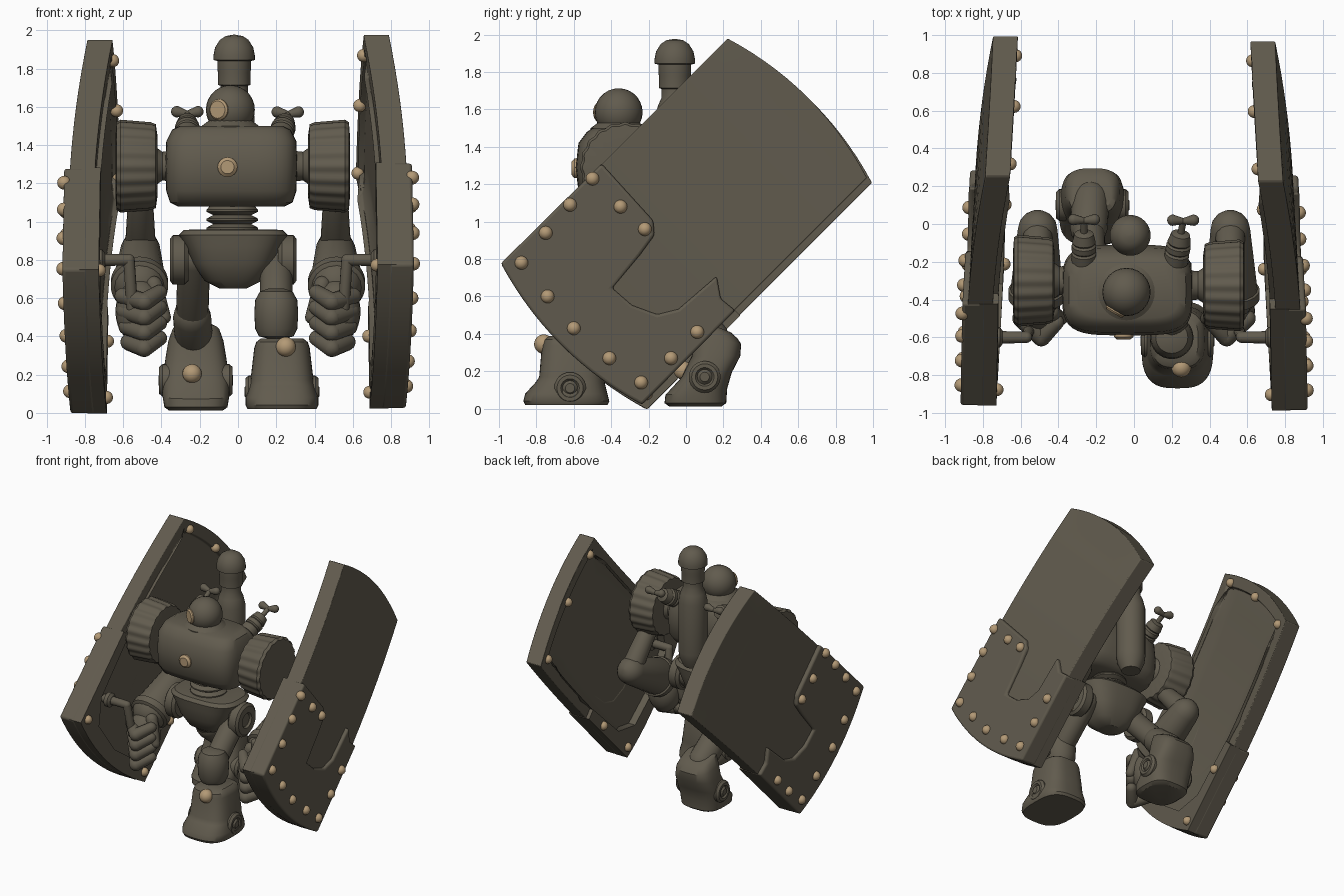
import bpy, bmesh, math
from mathutils import Vector, Matrix

if "Cube" in bpy.data.objects:
    bpy.data.objects.remove(bpy.data.objects["Cube"])

def material(name, rgb):
    m = bpy.data.materials.new(name)
    m.diffuse_color = (*rgb, 1)
    m.use_nodes = True
    m.node_tree.nodes["Principled BSDF"].inputs["Base Color"].default_value = m.diffuse_color
    return m

IRON = material("dark_khaki_iron", (0.12, 0.105, 0.076))
BRASS = material("pale_brass", (0.45, 0.32, 0.18))

def finish(name, bm, mat=IRON, bevel=0):
    bmesh.ops.recalc_face_normals(bm, faces=bm.faces)
    me = bpy.data.meshes.new(name)
    bm.to_mesh(me)
    bm.free()
    me.materials.append(mat)
    ob = bpy.data.objects.new(name, me)
    bpy.context.collection.objects.link(ob)
    if bevel:
        b = ob.modifiers.new("bevel", 'BEVEL')
        b.width, b.segments, b.limit_method = bevel, 3, 'ANGLE'
    return ob

def skin(bm, rings):
    """Join rings of points into a closed skin."""
    rows = [[bm.verts.new(p) for p in r] for r in rings]
    n = len(rows[0])
    for a, b in zip(rows, rows[1:]):
        for i in range(n):
            j = (i + 1) % n
            bm.faces.new((a[i], a[j], b[j], b[i]))
    bm.faces.new(rows[0])
    bm.faces.new(rows[-1])

def lathe(name, prof, origin, axis=(0, 0, 1), mat=IRON, n=32, ripple=0, depth=0.03):
    """Turn (radius, height) points round an axis."""
    M = Matrix.Translation(origin) @ Vector(axis).to_track_quat('Z', 'Y').to_matrix().to_4x4()
    rings = []
    for r, h in prof:
        ring = []
        for i in range(n):
            a = math.tau * i / n
            q = r * (1 + (depth * math.cos(ripple * a) if ripple else 0))
            ring.append(M @ Vector((q * math.cos(a), q * math.sin(a), h)))
        rings.append(ring)
    bm = bmesh.new()
    skin(bm, rings)
    return finish(name, bm, mat)

def limb(name, a, b, ra, rb, n=20, mat=IRON):
    """Tapered bar with round ends."""
    a, b = Vector(a), Vector(b)
    L = (b - a).length
    q = [math.radians(d) for d in (3, 25, 45, 68, 90)]
    prof = [(ra * math.sin(t), -ra * math.cos(t)) for t in q]
    prof += [(rb * math.sin(t), L + rb * math.cos(t)) for t in reversed(q)]
    return lathe(name, prof, a, b - a, mat, n)

def loft(name, rings, cx, power=3.0, n=40):
    """Stack rounded rectangles (centre y, z, half x, half y, optional tilt)."""
    def f(c):
        return math.copysign(abs(c) ** (2 / power), c)
    pts = []
    for cy, z, hx, hy, *tilt in rings:
        k = tilt[0] if tilt else 0
        cs = [(f(math.cos(math.tau * i / n)), f(math.sin(math.tau * i / n))) for i in range(n)]
        pts.append([(cx + hx * c, cy + hy * s, z + k * hy * s) for c, s in cs])
    bm = bmesh.new()
    skin(bm, pts)
    return finish(name, bm)

def ball(name, c, r, mat=IRON, scale=(1, 1, 1)):
    bm = bmesh.new()
    bmesh.ops.create_uvsphere(bm, u_segments=24, v_segments=14, radius=r,
                              matrix=Matrix.Translation(c) @ Matrix.Diagonal((*scale, 1)))
    return finish(name, bm, mat)

# ---- shields: u runs along the plate, v across it, w through it ----
def place(s, u, v, w, curved=False):
    t = min(abs(u) / 0.85, 1)
    w += 0.038 * (1 - (t * t if curved else t))
    v += 0.008 if s > 0 else -0.03
    y, z = (u - v) / 2 ** .5, 1 + (u + v) / 2 ** .5
    return Vector((s * (0.75 - 0.068 * y - 0.012 * (z - 1) + w), y, z))

def arc(half, out=0.0, n=14):
    vs = [half - 2 * half * i / n for i in range(n + 1)]
    return [(-0.85 - out - 0.08 * (1 - (v / half) ** 2), v) for v in vs]

def slab(name, s, w0, w1, half, n=14):
    """Gently curved main plate with a recessed inner face."""
    bm = bmesh.new()
    rings = []
    for i in range(n + 1):
        k = -1 + 2 * i / n
        row = [(k * -u, v) for u, v in arc(half)]
        rings.append([place(s, u, v, w0, True) for u, v in row] +
                     [place(s, u, v, w1, True) for u, v in reversed(row)])
    skin(bm, rings)
    bmesh.ops.recalc_face_normals(bm, faces=bm.faces)
    inner = [f for f in bm.faces if f.normal.x * s < -0.7]
    bmesh.ops.inset_region(bm, faces=inner, thickness=0.085, depth=0)
    bmesh.ops.inset_region(bm, faces=inner, thickness=0.012, depth=-0.03)
    finish(name, bm, IRON, 0.01)

def plate(name, s, outline, w0, w1, bevel):
    bm = bmesh.new()
    skin(bm, [[place(s, u, v, w) for u, v in outline] for w in (w0, w1)])
    finish(name, bm, IRON, bevel)

OUTER_HOOK = [(-.15, -.53), (-.16, -.43), (-.09, -.33), (-.36, -.31), (-.46, -.25), (-.52, -.12),
              (-.53, .02), (-.3, .04), (-.17, .06), (-.12, .12), (-.1, .53)]
INNER_HOOK = [(-.15, -.53), (-.15, -.45), (-.6, -.43), (-.78, -.3), (-.83, 0), (-.78, .3),
              (-.6, .43), (-.1, .45), (-.1, .53)]
OUTER_RIVETS = [(-.5, 1.23), (-.62, 1.09), (-.35, 1.08), (-.75, .94), (-.22, .96), (-.88, .78),
                (-.74, .6), (-.6, .43), (-.41, .27), (-.24, .14), (-.08, .27), (.06, .41)]
for s, side in ((1, "right"), (-1, "left")):
    slab(side + "_shield", s, -.066, .066, .526)
    plate(side + "_shield_front_plate", s, arc(.534, .008) + OUTER_HOOK, -.03, .1, .015)
    plate(side + "_shield_inner_rim", s, arc(.532, .006) + INNER_HOOK, -.09, .01, 0)
    for y, z in OUTER_RIVETS:
        u, v = (y + z - 1) / 2 ** .5, (z - 1 - y) / 2 ** .5
        ball(side + "_shield_rivet", place(s, u, v - .008, .1), .036, BRASS)
    for u, v, w in ((.82, .4, .066), (.85, 0, .066), (.79, -.44, .066),
                    (-.8, .47, .09), (-.8, -.47, .09), (-.37, -.485, .09)):
        ball(side + "_inner_rivet", place(s, u, v, -w, w < .07), .034, BRASS)

# ---- torso, head and chimney ----
loft("torso", [(-.35, 1.08, .28, .13), (-.35, 1.1, .32, .18), (-.35, 1.16, .34, .225),
               (-.35, 1.29, .345, .24), (-.35, 1.42, .34, .225), (-.35, 1.48, .31, .18),
               (-.35, 1.5, .27, .15)], -.035, 4)
lathe("neck_collar", [(.15, 0), (.15, .03), (.11, .06)], (-.04, -.36, 1.47))
ball("head", (-.04, -.36, 1.585), .128)
eye_dir = Vector((-.065, -.11, 0)).normalized()
lathe("eye", [(.055, .1), (.055, .122), (.045, .132)], (-.04, -.36, 1.585), eye_dir, BRASS)
lathe("chest_button", [(.052, 0), (.052, .015), (.035, .03)], (-.055, -.582, 1.285), (0, -1, 0), BRASS, 16)
lathe("chimney", [(.07, 1.03), (.1, 1.1), (.106, 1.15), (.106, 1.55), (.09, 1.62), (.072, 1.66), (.072, 1.71),
                  (.085, 1.715), (.085, 1.78), (.088, 1.8), (.088, 1.85)], (-.02, -.06, 0))
lathe("chimney_cap", [(.09, 1.84), (.108, 1.845), (.108, 1.87), (.1, 1.91), (.075, 1.95), (.045, 1.97),
                      (.005, 1.977)], (-.02, -.06, 0))

# ---- wing valves behind the shoulders ----
for name, a, d in (("left", (-.265, -.2, 1.44), (0, .8, .45)), ("right", (.22, -.2, 1.44), (.15, .8, .45))):
    a, d = Vector(a), Vector(d).normalized()
    lathe(name + "_valve", [(.065, 0), (.065, .05), (.055, .06), (.065, .07), (.065, .1), (.055, .11),
                            (.062, .12), (.05, .17), (.018, .18), (.018, .24)], a, d)
    for k in (-1, 1):
        c = a + d * .25
        limb(name + "_valve_wing", c, c + Vector((k * .055, .005, .012)), .016, .03, 12)

# ---- waist, pelvis and hips ----
lathe("waist_bellows", [(.1, .92)] + [(r, .94 + .047 * k + h) for k in range(3)
                        for r, h in ((.1, 0), (.135, .018), (.135, .028))] + [(.1, 1.1)], (-.03, -.33, 0))
loft("pelvis", [(-.32, .65, .07, .07), (-.32, .69, .15, .12), (-.32, .78, .21, .17), (-.32, .87, .25, .19),
                (-.32, .93, .285, .2), (-.32, .955, .26, .18), (-.32, .96, .2, .14)], -.025)
for x, s in ((-.27, -1), (.22, 1)):
    lathe("hip_disc", [(.11, -.01), (.13, .01), (.13, .07), (.11, .085), (.06, .085), (.05, .07)],
          (x, -.32, .8), (s, 0, 0))

# ---- shoulders, arms, fists and grips ----
for s, side, cx, cy in ((-1, "left", -.535, -.3), (1, "right", .48, -.325)):
    lathe(side + "_shoulder_axle", [(.12, -.25), (.08, -.19), (.075, -.14), (.11, -.09)], (cx, cy, 1.29), (s, 0, 0))
    lathe(side + "_shoulder_wheel", [(.15, -.115), (.215, -.105), (.225, -.08), (.238, .08), (.225, .1), (.16, .105)],
          (cx, cy, 1.29), (s, 0, 0), n=120, ripple=20, depth=.02)
    x = s * .51
    limb(side + "_upper_arm", (x, -.27, 1.12), (x, -.05, .88), .065, .08)
    limb(side + "_forearm", (x, -.03, .85), (x * 1.01, -.36, .68), .105, .14)
    lathe(side + "_cuff", [(.12, 0), (.15, .01), (.15, .06), (.12, .08)], (x * 1.01, -.34, .69), (0, -.88, -.48))
    ball(side + "_palm", (x * 1.01, -.46, .53), .14, IRON, (.9, .85, 1.2))
    for k in range(4):
        z = .63 - .08 * k
        limb(side + "_finger", (s * (.6 - .01 * k), -.5, z - .02), (s * .49, -.6, z - .05), .045, .048, 14)
        limb(side + "_fingertip", (s * .49, -.6, z - .05), (s * .41, -.52, z), .048, .04, 14)
    limb(side + "_thumb", (s * .44, -.47, .67), (s * .385, -.5, .5), .045, .035, 14)
    limb(side + "_grip_arm", (s * .76, -.6, .8), (s * .57, -.6, .8), .034, .03, 14)
    limb(side + "_grip_bar", (s * .57, -.6, .8), (s * .54, -.52, .36), .03, .03, 14)
    lathe(side + "_grip_flange", [(.055, 0), (.055, .03), (.035, .045)], (s * .74, -.6, .8), (-s, 0, 0))

# ---- legs: left one trails behind, right one steps forward ----
limb("left_thigh", (-.23, -.3, .8), (-.24, -.02, .5), .085, .085)
limb("left_shin", (-.24, -.02, .5), (-.23, .13, .38), .1, .1)
loft("left_boot", [(.05, .012, .14, .14), (.05, .03, .165, .165), (.055, .09, .175, .165, .1),
                   (.11, .18, .175, .135, .1), (.16, .28, .16, .13, .0), (.17, .37, .145, .125, -.2),
                   (.165, .42, .125, .11, -.4), (.16, .44, .1, .08, -.4)], -.22)
limb("right_thigh", (.2, -.3, .8), (.2, -.56, .56), .085, .085)
lathe("right_knee", [(.05, -.13), (.09, -.12), (.11, -.08), (.115, 0), (.11, .07), (.085, .115), (.04, .13)],
      (.2, -.6, .52))
loft("right_boot", [(-.64, .02, .18, .22), (-.64, .04, .19, .23), (-.64, .08, .19, .22), (-.62, .14, .17, .185),
                    (-.61, .17, .165, .175), (-.61, .34, .145, .16), (-.61, .37, .135, .15), (-.61, .39, .11, .12)], .23)
for cx, cy, z in ((.23, -.62, .11), (-.22, .1, .17)):
    for s in (-1, 1):
        lathe("ankle_disc", [(.085, .12), (.085, .175), (.07, .192), (.05, .192), (.04, .18), (.025, .195)],
              (cx, cy, z), (s, 0, 0), n=24)
ball("right_boot_stud", (.25, -.76, .345), .052, BRASS)
ball("left_boot_stud", (-.24, -.015, .205), .05, BRASS)

# ---- smooth shading with crisp edges ----
bpy.ops.object.select_all(action='SELECT')
bpy.context.view_layer.objects.active = bpy.context.collection.objects[0]
bpy.ops.object.shade_smooth_by_angle(angle=math.radians(35))
